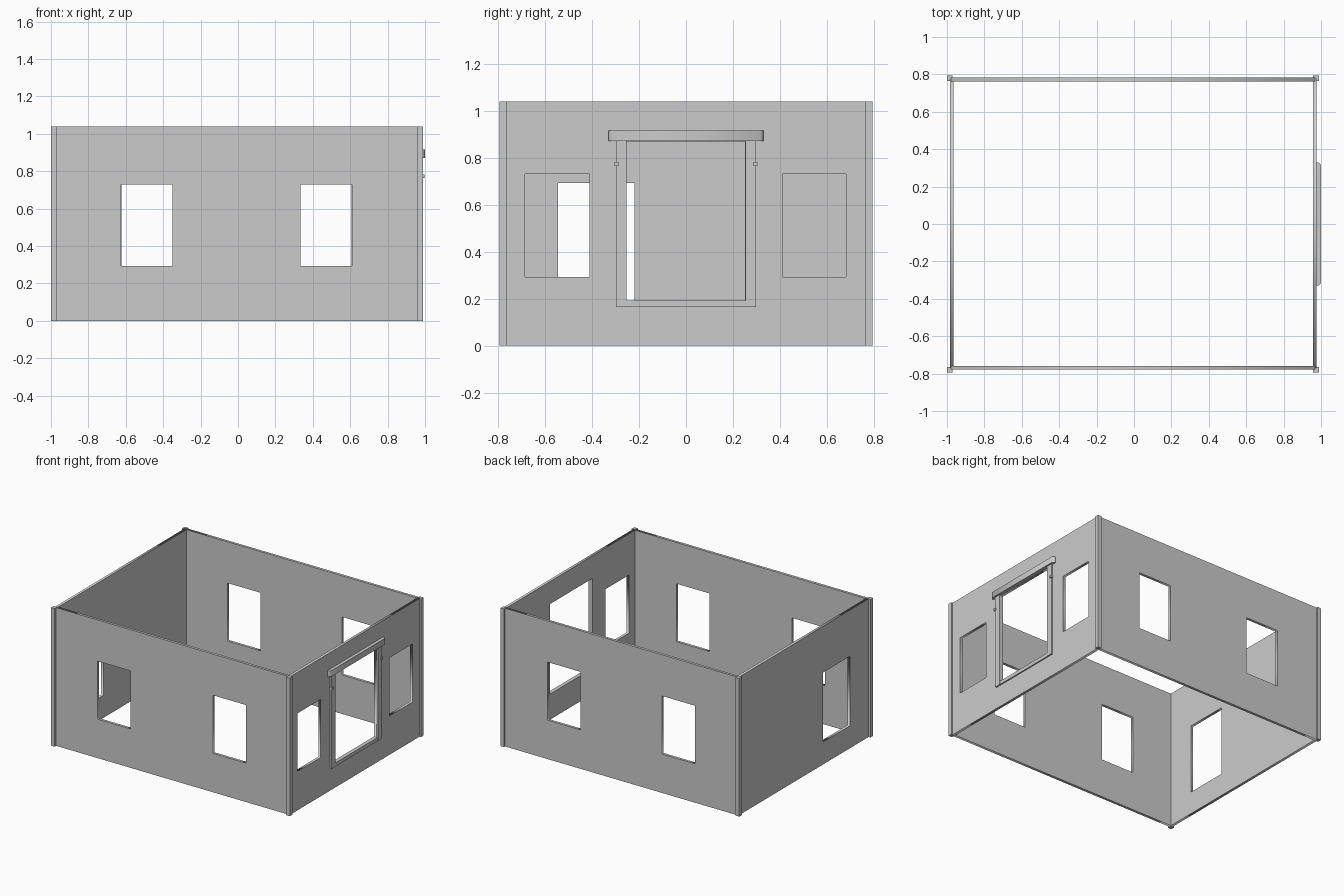
import bpy
from math import pi
from mathutils import Matrix

if "Cube" in bpy.data.objects:
    bpy.data.objects.remove(bpy.data.objects["Cube"])

H = 1.04  # wall height


def rect(a0, a1, b0, b1):
    return [(a0, b0), (a1, b0), (a1, b1), (a0, b1)]


def panel(name, loops, thickness, matrix):
    """Flat outline with holes, extruded symmetrically and placed by matrix."""
    cu = bpy.data.curves.new(name, 'CURVE')
    cu.dimensions = '2D'
    cu.fill_mode = 'BOTH'
    cu.extrude = thickness / 2
    for pts in loops:
        sp = cu.splines.new('POLY')
        sp.points.add(len(pts) - 1)
        for p, (a, b) in zip(sp.points, pts):
            p.co = (a, b, 0, 1)
        sp.use_cyclic_u = True
    ob = bpy.data.objects.new(name, cu)
    bpy.context.collection.objects.link(ob)
    ob.matrix_world = matrix
    bpy.ops.object.select_all(action='DESELECT')
    ob.select_set(True)
    bpy.context.view_layer.objects.active = ob
    bpy.ops.object.convert(target='MESH')
    ob = bpy.context.object
    bpy.ops.object.mode_set(mode='EDIT')
    bpy.ops.mesh.select_all(action='SELECT')
    bpy.ops.mesh.remove_doubles(threshold=0.0001)
    bpy.ops.mesh.normals_make_consistent(inside=False)
    bpy.ops.object.mode_set(mode='OBJECT')
    return ob


def box(name, x0, x1, y0, y1, z0, z1):
    bpy.ops.mesh.primitive_cube_add(
        size=1, location=((x0 + x1) / 2, (y0 + y1) / 2, (z0 + z1) / 2))
    ob = bpy.context.object
    ob.name = name
    ob.scale = (x1 - x0, y1 - y0, z1 - z0)
    bpy.ops.object.transform_apply(location=False, rotation=False, scale=True)
    return ob


def along_x(y):  # panel plane spans x and z
    return Matrix.Translation((0, y, 0)) @ Matrix.Rotation(pi / 2, 4, 'X')


def along_y(x):  # panel plane spans y and z
    return (Matrix.Translation((x, 0, 0)) @ Matrix.Rotation(pi / 2, 4, 'Z')
            @ Matrix.Rotation(pi / 2, 4, 'X'))


# Long walls, two windows each
for name, y, shift in (("front_wall", -0.768, 0), ("back_wall", 0.773, 0.003)):
    panel(name, [rect(-0.978, 0.968, 0, H),
                 rect(-0.625 + shift, -0.35 + shift, 0.293, 0.73),
                 rect(0.335 - shift, 0.61 - shift, 0.293, 0.73)],
          0.02, along_x(y))

# End walls: door and two windows on the right, one tall window on the left
panel("right_wall", [rect(-0.77, 0.775, 0, H),
                     rect(-0.685, -0.41, 0.293, 0.73),
                     rect(0.41, 0.682, 0.293, 0.73),
                     rect(-0.255, 0.252, 0.19, 0.87)], 0.02, along_y(0.966))
panel("left_wall", [rect(-0.77, 0.775, 0, H),
                    rect(-0.545, -0.22, 0.17, 0.692)], 0.02, along_y(-0.975))

# Corner posts
for x in (-1.0, 0.958):
    for y in (-0.795, 0.765):
        box("corner_post", x, x + 0.03, y, y + 0.03, 0, H)

# Door surround
for s in (-1, 1):
    y0, y1 = sorted((s * 0.253, s * 0.298))
    box("door_jamb", 0.956, 0.988, y0, y1, 0.165, 0.872)
    y0, y1 = sorted((s * 0.288, s * 0.304))
    box("jamb_collar", 0.97, 0.996, y0, y1, 0.765, 0.782)
box("door_sill", 0.956, 0.985, -0.253, 0.253, 0.165, 0.192)

# Lintel with chamfered outer corners
panel("door_lintel", [[(0.97, -0.33), (0.985, -0.33), (1.0, -0.318),
                       (1.0, 0.318), (0.985, 0.33), (0.97, 0.33)]],
      0.045, Matrix.Translation((0, 0, 0.894)))
